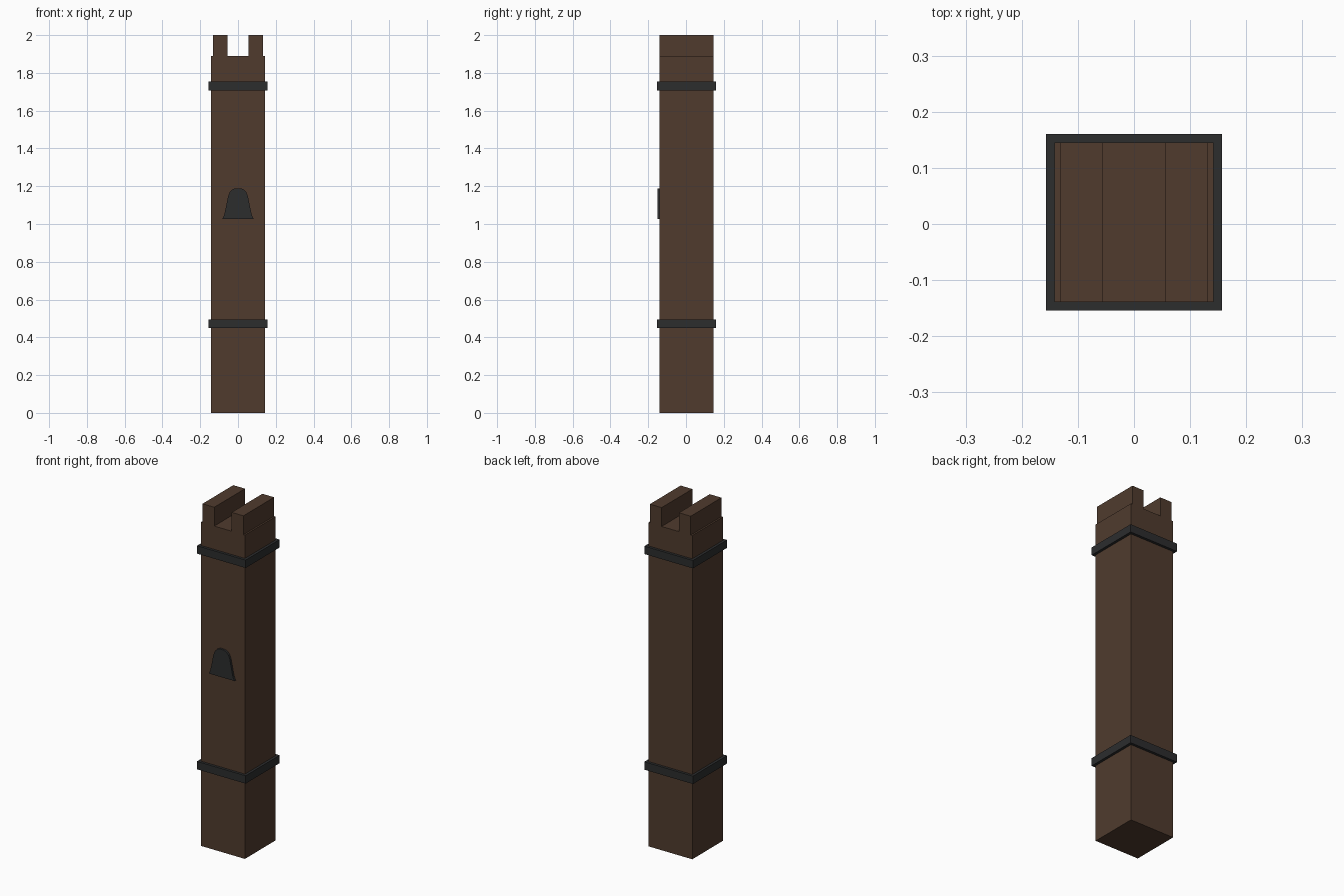
import bpy, bmesh

if "Cube" in bpy.data.objects:
    bpy.data.objects.remove(bpy.data.objects["Cube"])

Y0 = 0.003      # depth centre of the post
HALF = 0.142    # half width of the post


def material(name, rgb):
    m = bpy.data.materials.new(name)
    m.diffuse_color = (*rgb, 1)
    m.use_nodes = True
    m.node_tree.nodes["Principled BSDF"].inputs["Base Color"].default_value = m.diffuse_color
    return m


wood = material("dark_brown_wood", (0.08, 0.044, 0.027))
iron = material("charcoal_iron", (0.025, 0.026, 0.027))


def extrude_profile(name, profile, y_front, y_back, mat):
    """Extrude an x-z outline along y."""
    bm = bmesh.new()
    face = bm.faces.new([bm.verts.new((x, y_front, z)) for x, z in profile])
    ext = bmesh.ops.extrude_face_region(bm, geom=[face])
    verts = [g for g in ext["geom"] if isinstance(g, bmesh.types.BMVert)]
    bmesh.ops.translate(bm, verts=verts, vec=(0, y_back - y_front, 0))
    bmesh.ops.recalc_face_normals(bm, faces=bm.faces)
    mesh = bpy.data.meshes.new(name)
    bm.to_mesh(mesh)
    bm.free()
    mesh.materials.append(mat)
    obj = bpy.data.objects.new(name, mesh)
    bpy.context.collection.objects.link(obj)
    return obj


def mirrored(right):
    """Complete an outline from its right half, listed bottom to top."""
    return right + [(-x, z) for x, z in reversed(right)]


# Post with two prongs forming a slot at the top
post_half = [(HALF, 0), (HALF, 1.89), (0.132, 1.89), (0.132, 2.0),
             (0.056, 2.0), (0.056, 1.89)]
extrude_profile("post", mirrored(post_half), Y0 - HALF, Y0 + HALF, wood)

# Bell-shaped plate on the front
bell_half = [(0.083, 1.027), (0.074, 1.045), (0.066, 1.08), (0.058, 1.12),
             (0.053, 1.145), (0.044, 1.168), (0.030, 1.183), (0.014, 1.189)]
extrude_profile("bell_plate", mirrored(bell_half),
                Y0 - HALF - 0.012, Y0 - HALF + 0.004, iron)

# Square iron bands around the post
for name, z in (("lower_band", 0.472), ("upper_band", 1.731)):
    bpy.ops.mesh.primitive_cube_add(size=1, location=(0, Y0, z))
    band = bpy.context.object
    band.name = name
    band.scale = (0.314, 0.314, 0.046)
    band.data.materials.append(iron)
